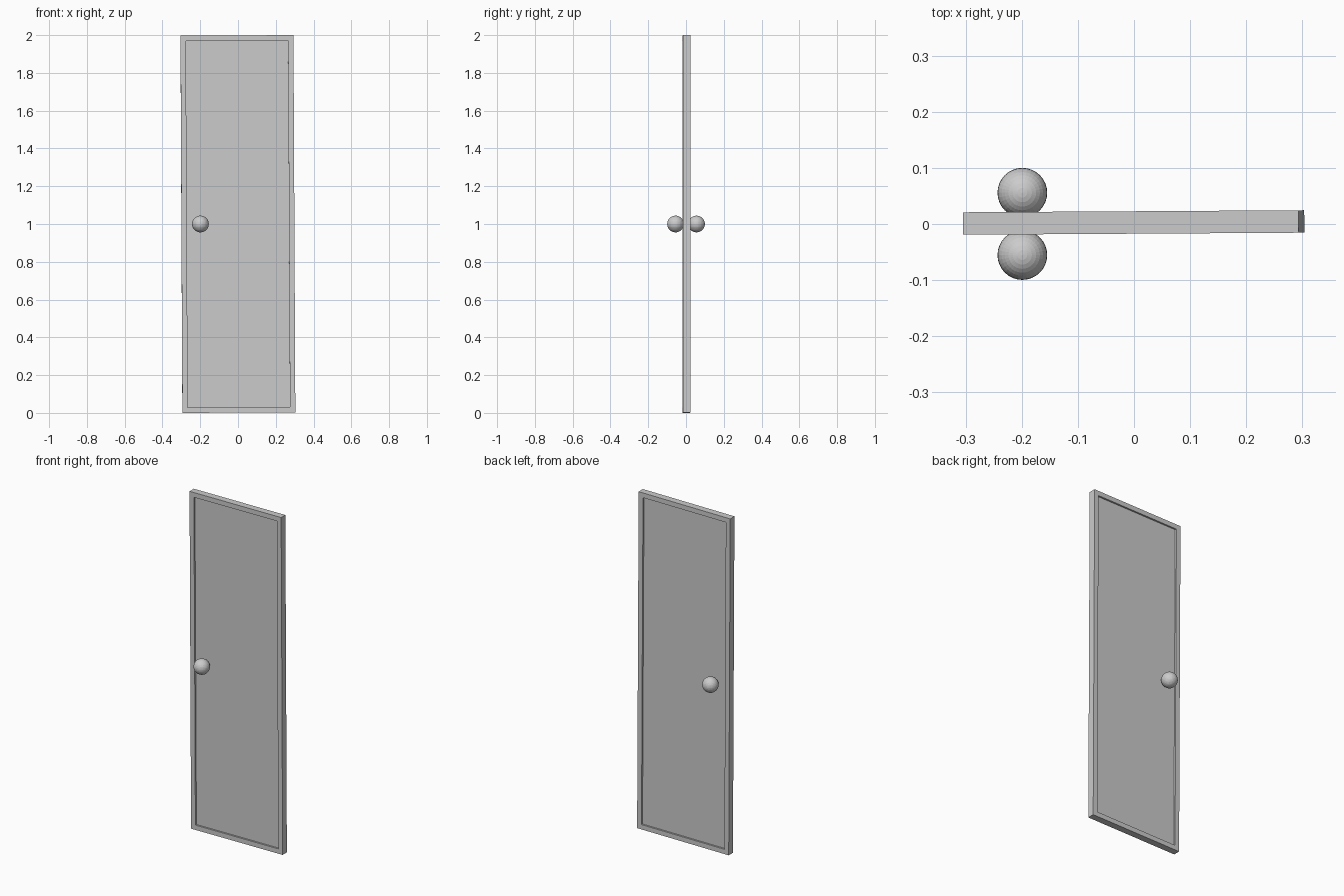
import bpy, bmesh
from mathutils import Matrix, Euler

if "Cube" in bpy.data.objects:
    bpy.data.objects.remove(bpy.data.objects["Cube"])

W, T, H = 0.598, 0.04, 1.997      # door width, thickness, height
BORDER, RECESS = 0.04, 0.01       # frame border and panel depth

# Door slab with a recessed panel on both broad faces
bm = bmesh.new()
bmesh.ops.create_cube(bm, size=1, matrix=Matrix.Diagonal((W, T, H, 1)))
bm.normal_update()
for face in [f for f in bm.faces if abs(f.normal.y) > 0.9]:
    n = face.normal.copy()
    bmesh.ops.inset_individual(bm, faces=[face], thickness=BORDER)
    # straight-sided step down into the panel
    new = bmesh.ops.extrude_discrete_faces(bm, faces=[face])["faces"][0]
    bmesh.ops.translate(bm, verts=new.verts, vec=-n * RECESS)
bmesh.ops.recalc_face_normals(bm, faces=bm.faces)
mesh = bpy.data.meshes.new("door_panel")
bm.to_mesh(mesh)
bm.free()
door = bpy.data.objects.new("door_panel", mesh)
bpy.context.collection.objects.link(door)
# The door hangs very slightly out of true
door.rotation_euler = Euler((0, -0.005, 0.006))
door.location = (-0.0005, 0.0027, 1.0)

# Round knobs, one on each side
for name, y in (("front_knob", -0.0553), ("back_knob", 0.0557)):
    bpy.ops.mesh.primitive_uv_sphere_add(segments=32, ring_count=16, radius=0.0443,
                                         location=(-0.199, y, 1.0))
    bpy.context.object.name = name
